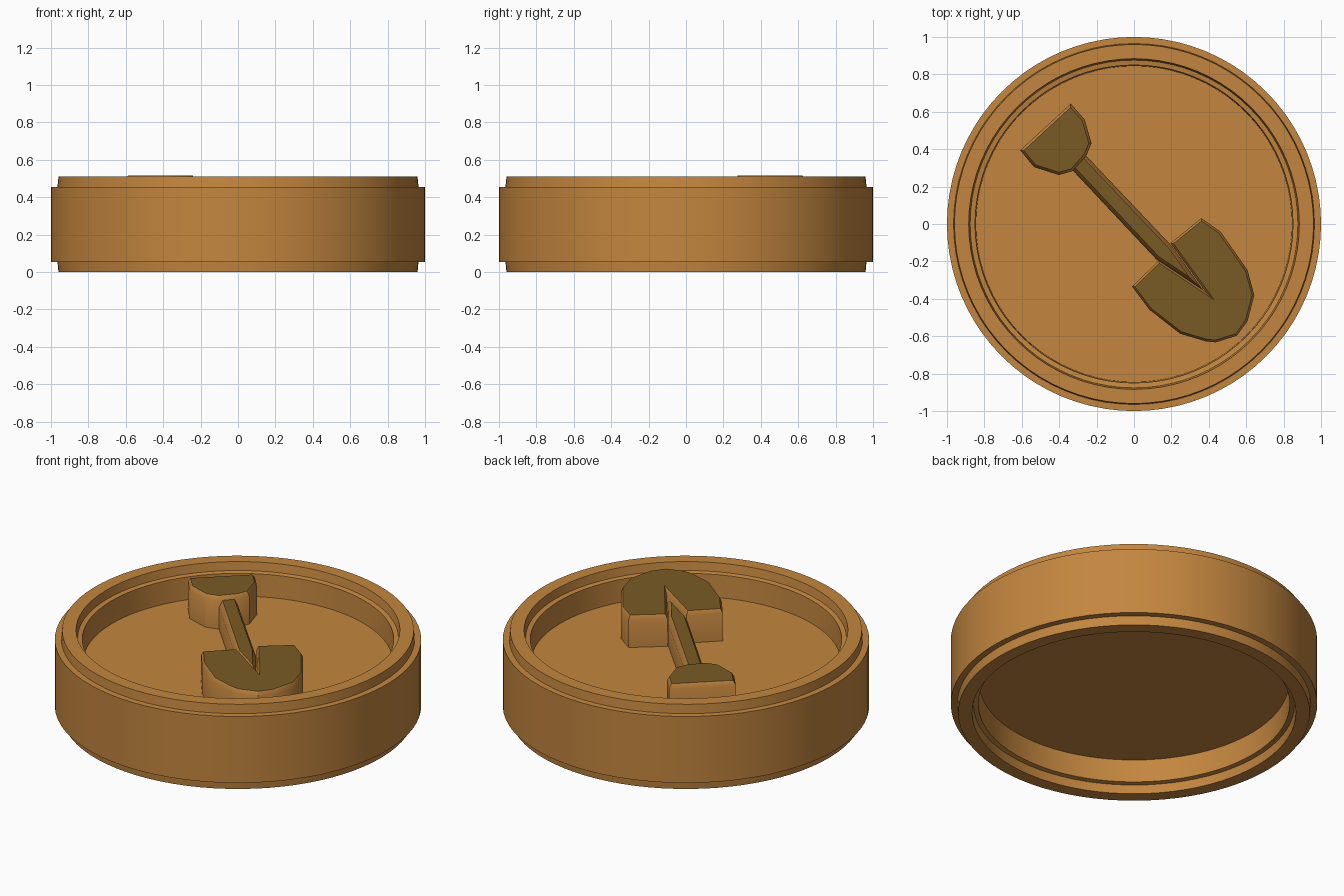
import bpy, bmesh, math
from mathutils import Vector

if "Cube" in bpy.data.objects:
    bpy.data.objects.remove(bpy.data.objects["Cube"])


def material(name, color):
    m = bpy.data.materials.new(name)
    m.diffuse_color = (*color, 1)
    m.use_nodes = True
    m.node_tree.nodes["Principled BSDF"].inputs["Base Color"].default_value = m.diffuse_color
    return m


orange = material("orange", (0.55, 0.24, 0.05))
olive = material("olive", (0.19, 0.105, 0.018))


def finish(name, bm, mats, angle):
    bmesh.ops.recalc_face_normals(bm, faces=bm.faces)
    me = bpy.data.meshes.new(name)
    bm.to_mesh(me)
    bm.free()
    for m in mats:
        me.materials.append(m)
    ob = bpy.data.objects.new(name, me)
    bpy.context.collection.objects.link(ob)
    bpy.ops.object.select_all(action='DESELECT')
    ob.select_set(True)
    bpy.context.view_layer.objects.active = ob
    bpy.ops.object.shade_smooth_by_angle(angle=math.radians(angle))
    return ob


# Disc: stepped rim with a recess on both faces, mirrored about mid height
MID, FLOOR = 0.255, 0.32
upper = [(0, FLOOR), (0.845, FLOOR), (0.85, 0.455), (0.876, 0.46),
         (0.884, 0.51), (0.96, 0.51), (0.965, 0.456), (1.0, 0.455)]
profile = upper + [(r, 2 * MID - z) for r, z in reversed(upper)]
bm = bmesh.new()
verts = [bm.verts.new((r, 0, z)) for r, z in profile]
edges = [bm.edges.new(p) for p in zip(verts, verts[1:])]
bmesh.ops.spin(bm, geom=verts + edges, cent=(0, 0, 0), axis=(0, 0, 1),
               angle=math.tau, steps=80, use_duplicate=False)
bmesh.ops.remove_doubles(bm, verts=bm.verts, dist=1e-5)
finish("disc", bm, [orange], 35)


# Relief block: orange walls, small bevel, olive top
def relief(name, outline, top, grow, inset, drop):
    c = sum((Vector(p) for p in outline), Vector((0, 0))) / len(outline)
    bm = bmesh.new()
    base = [bm.verts.new((*(c + (Vector(p) - c) * grow), FLOOR - 0.01)) for p in outline]
    face = bm.faces.new(base)
    face.normal_update()
    if face.normal.z < 0:
        face.normal_flip()
    res = bmesh.ops.extrude_face_region(bm, geom=[face])
    up = [v for v in res["geom"] if isinstance(v, bmesh.types.BMVert)]
    cap = [f for f in res["geom"] if isinstance(f, bmesh.types.BMFace)][0]
    for v in up:
        v.co.z = top - drop
    bm.normal_update()
    bmesh.ops.inset_region(bm, faces=[cap], thickness=inset, use_even_offset=True)
    for v in cap.verts:
        v.co.z = top
    cap.material_index = 1
    return finish(name, bm, [orange, olive], 30)


relief("shovel_grip",
       [(-.34, .63), (-.27, .55), (-.235, .43), (-.26, .37), (-.33, .29),
        (-.40, .27), (-.525, .31), (-.595, .395)], 0.515, 1.06, 0.014, 0.025)

relief("shovel_blade",
       [(.36, .02), (.46, -.05), (.60, -.25), (.635, -.38), (.60, -.515),
        (.545, -.59), (.435, -.625), (.385, -.62), (.25, -.58), (.09, -.455),
        (0, -.335), (.14, -.20), (.38, -.36), (.20, -.11)], 0.51, 1.03, 0.012, 0.025)

relief("shovel_handle",
       [(-.35, .31), (-.27, .38), (.20, -.115), (.375, -.36), (.12, -.19)],
       0.49, 1.0, 0.02, 0.04)
